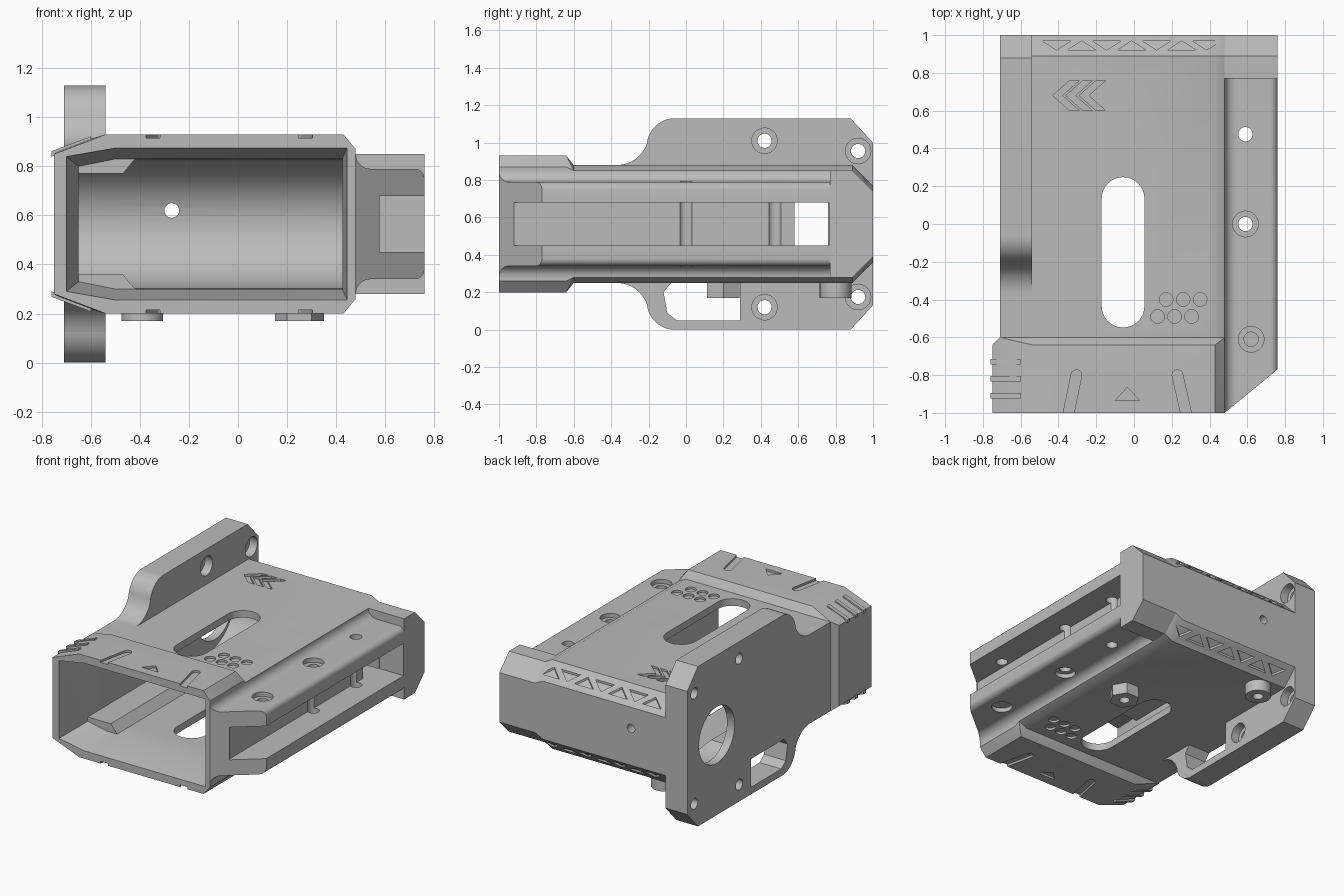
import bpy, bmesh
from math import cos, sin, pi

cube = bpy.data.objects.get("Cube")
if cube:
    bpy.data.objects.remove(cube, do_unlink=True)

MID = 0.565  # mirror height of the whole housing
grey = bpy.data.materials.new("light_grey")
grey.use_nodes = True
grey.diffuse_color = (0.5, 0.5, 0.5, 1)
grey.node_tree.nodes["Principled BSDF"].inputs["Base Color"].default_value = (0.5, 0.5, 0.5, 1)


def finish(name, bm):
    bmesh.ops.recalc_face_normals(bm, faces=bm.faces)
    mesh = bpy.data.meshes.new(name)
    bm.to_mesh(mesh)
    bm.free()
    mesh.materials.append(grey)
    obj = bpy.data.objects.new(name, mesh)
    bpy.context.collection.objects.link(obj)
    return obj


def place(axis, p, d):
    return {"x": (d, *p), "y": (p[0], d, p[1]), "z": (*p, d)}[axis]


def prism(name, pts, axis, a, b):
    """Extrude a flat outline along an axis."""
    bm = bmesh.new()
    face = bm.faces.new([bm.verts.new(place(axis, p, a)) for p in pts])
    new = bmesh.ops.extrude_face_region(bm, geom=[face])["geom"]
    shift = place(axis, (0, 0), b - a)
    bmesh.ops.translate(bm, vec=shift, verts=[v for v in new if isinstance(v, bmesh.types.BMVert)])
    return finish(name, bm)


def hull(name, points):
    bm = bmesh.new()
    for p in points:
        bm.verts.new(p)
    bmesh.ops.convex_hull(bm, input=bm.verts)
    bmesh.ops.dissolve_limit(bm, angle_limit=0.01, verts=bm.verts, edges=bm.edges)
    return finish(name, bm)


def arc(cx, cy, r, a=0, b=360, n=32, ry=None):
    full = abs(b - a) == 360
    angles = [(a + (b - a) * i / (n if full else n - 1)) * pi / 180 for i in range(n)]
    return [(cx + r * cos(t), cy + (ry or r) * sin(t)) for t in angles]


def rect(a, b, c, d):
    return [(a, c), (b, c), (b, d), (a, d)]


def sym(half):
    """Close an upper outline with its mirror below MID."""
    return half + [(u, 2 * MID - v) for u, v in reversed(half)]


def ring(pts, y, dz=0):
    return [(x, y, z + (dz if z < MID else -dz)) for x, z in pts]


def flip(z):
    return 2 * MID - z


def capsule(p, q, r, a, b):
    """Rounded slot cutter running vertically."""
    pts = arc(*p, r) + arc(*q, r)
    return hull("cutter", [(x, y, z) for x, y in pts for z in (a, b)])


def cut(targets, cutters):
    for obj in targets:
        bpy.context.view_layer.objects.active = obj
        for c in cutters:
            mod = obj.modifiers.new("cut", "BOOLEAN")
            mod.operation, mod.solver, mod.object = "DIFFERENCE", "EXACT", c
            bpy.ops.object.modifier_apply(modifier=mod.name)
    for c in cutters:
        bpy.data.objects.remove(c, do_unlink=True)


# Main shell with sloped rear edges, and the thicker front collar
body_half = [(-0.71, 0.88), (0.42, 0.88), (0.48, 0.85)]
body_out = sym(body_half)
body = hull("body_shell", ring(body_out, -0.62) + ring(body_out, 0.89) + ring(body_out, 1, 0.11))
collar_out = sym([(-0.75, 0.85), (-0.54, 0.93), (0.43, 0.93), (0.48, 0.87)])
collar = hull("front_collar", ring(collar_out, -1) + ring(collar_out, -0.64) + ring(body_out, -0.6))

# Mounting plate with ears above and below
ear_half = (arc(-0.37, 1.05, 0.17, 270, 345, 12) + arc(-0.06, 0.98, 0.15, 170, 90, 12)
            + [(0.88, 1.13), (1, 1.0)])
ear = prism("mounting_plate", sym([(-0.55, 0.88)] + ear_half), "x", -0.71, -0.54)

# Side rail with a long slot, and the flange behind it
rail_half = [(0.47, 0.85)] + arc(0.54, 0.85, 0.06, 180, 270, 10) + arc(0.72, 0.75, 0.04, 90, 0, 8)
rail = prism("side_rail", sym(rail_half), "y", -1, 0.78)
flange_out = rect(0.46, 0.76, 0.28, 0.85)
flange = hull("rear_flange", ring(flange_out, 0.77) + ring(flange_out, 0.89) + ring(flange_out, 1, 0.11))

# Inner cavity: flared mouth, stepped bore and rounded back wall
mouth = sym([(-0.70, 0.84), (-0.5, 0.875), (0.445, 0.875)])
throat = sym([(-0.65, 0.80), (-0.5, 0.83), (0.425, 0.83)])
bore = sym([(-0.65, 0.77), (-0.47, 0.77), (-0.42, 0.83), (0.425, 0.83)])
cut([body, collar, ear], [
    hull("cutter", ring(mouth, -1.002) + ring(throat, -0.75)),
    prism("cutter", bore, "y", -0.9, 0.6),
    prism("cutter", arc(0.58, MID, 0.3, n=48, ry=0.265), "x", -0.65, 0.425),
])

# Large openings through the walls
cut([body], [capsule((-0.058, -0.435), (-0.058, 0.135), 0.113, 0, 1.2)])
cut([body, rail], [prism("cutter", rect(0.58, 0.76, 0.45, 0.68), "x", 0.35, 0.8)])
cut([body, ear], [prism("cutter", arc(0.67, MID, 0.2, n=40), "x", -0.8, -0.5)])
cut([body], [prism("cutter", arc(-0.27, 0.62, 0.03, n=20), "y", 0.7, 1.1)])

# Rail slot, slanted front end and screw holes
rail_cuts = [
    prism("cutter", rect(-0.92, 0.765, 0.45, 0.68), "x", 0.57, 0.9),
    prism("cutter", [(0.48, -1), (0.8, -0.737), (0.8, -1.1), (0.48, -1.1)], "z", 0, 1),
    prism("cutter", arc(0.59, 0.475, 0.038), "z", 0.2, 1),
    prism("cutter", arc(0.59, 0, 0.038), "z", 0.2, 1),
    prism("cutter", arc(0.62, -0.61, 0.038), "z", 0.6, 1),
]
for x, y in [(0.59, 0), (0.62, -0.61)]:
    for z in (0.76, flip(0.76)):
        rail_cuts.append(prism("cutter", arc(x, y, 0.068), "z", z, 0.9 if z > MID else 0.2))
cut([rail], rail_cuts)

# Ear screw holes with counterbores, and the window in the lower ear
ear_cuts = [prism("cutter", [(-0.12, 0.2), (-0.08, 0.25), (0.29, 0.25), (0.29, 0.05),
                             (-0.05, 0.05), (-0.1, 0.09)], "x", -0.8, -0.4)]
for y, z in [(0.42, 1.01), (0.92, 0.955)]:
    for h in (z, flip(z)):
        ear_cuts += [prism("cutter", arc(y, h, 0.038), "x", -0.8, -0.4),
                     prism("cutter", arc(y, h, 0.068), "x", -0.6, -0.4)]
cut([ear], ear_cuts)

# Shallow decoration on the top and bottom of the shell and collar
shell_cuts, collar_cuts = [], []
for i in range(3):
    x = -0.43 + 0.07 * i
    chevron = [(x, 0.68), (x + 0.09, 0.76), (x + 0.14, 0.76), (x + 0.05, 0.68),
               (x + 0.14, 0.6), (x + 0.09, 0.6)]
    shell_cuts.append(prism("cutter", chevron, "z", 0.865, 0.9))
for side in (lambda z: z, flip):
    for i in range(3):
        for x, y in [(0.17, -0.4), (0.125, -0.49)]:
            shell_cuts.append(prism("cutter", arc(x + 0.09 * i, y, 0.036, n=20), "z", side(0.865), side(0.9)))
    for i in range(7):
        x, s = -0.41 + 0.1325 * i, 1 if i % 2 == 0 else -1
        tri = [(x - 0.075, 0.945 + 0.024 * s), (x + 0.075, 0.945 + 0.024 * s), (x, 0.945 - 0.024 * s)]
        shell_cuts.append(hull("cutter", [(u, v, side(1.77 - v + d)) for u, v in tri for d in (0.02, -0.015)]))
    for p, q in [((-0.35, -1.02), (-0.305, -0.8)), ((0.28, -1.02), (0.23, -0.8))]:
        collar_cuts.append(capsule(p, q, 0.028, side(0.915), side(0.95)))
    arrow = [(-0.1, -0.935), (0.03, -0.935), (-0.035, -0.865)]
    collar_cuts.append(prism("cutter", arrow, "z", side(0.915), side(0.95)))
    # Grip ribs on the sloped collar corners
    for i in range(3):
        y = -0.91 + 0.09 * i
        rib = [(-0.76, side(0.84)), (-0.76, side(0.862)), (-0.6, side(0.922)), (-0.6, side(0.895))]
        prism("grip_rib", rib, "y", y - 0.014, y + 0.014)
cut([body], shell_cuts)
cut([collar], collar_cuts)

# Screw bosses under the shell
for name, x, y, r, n in [("hex_boss", 0.25, 0.2, 0.1, 6), ("round_boss", -0.39, 0.8, 0.085, 32)]:
    boss = prism(name, arc(x, y, r, n=n), "z", 0.17, 0.27)
    cut([boss], [prism("cutter", arc(x, y, 0.035, n=20), "z", 0.1, 0.24)])

# Smooth the round surfaces, keep hard edges sharp
for obj in bpy.context.collection.objects:
    if obj.type == "MESH":
        bpy.ops.object.select_all(action="DESELECT")
        obj.select_set(True)
        bpy.context.view_layer.objects.active = obj
        bpy.ops.object.shade_smooth_by_angle(angle=0.5)
